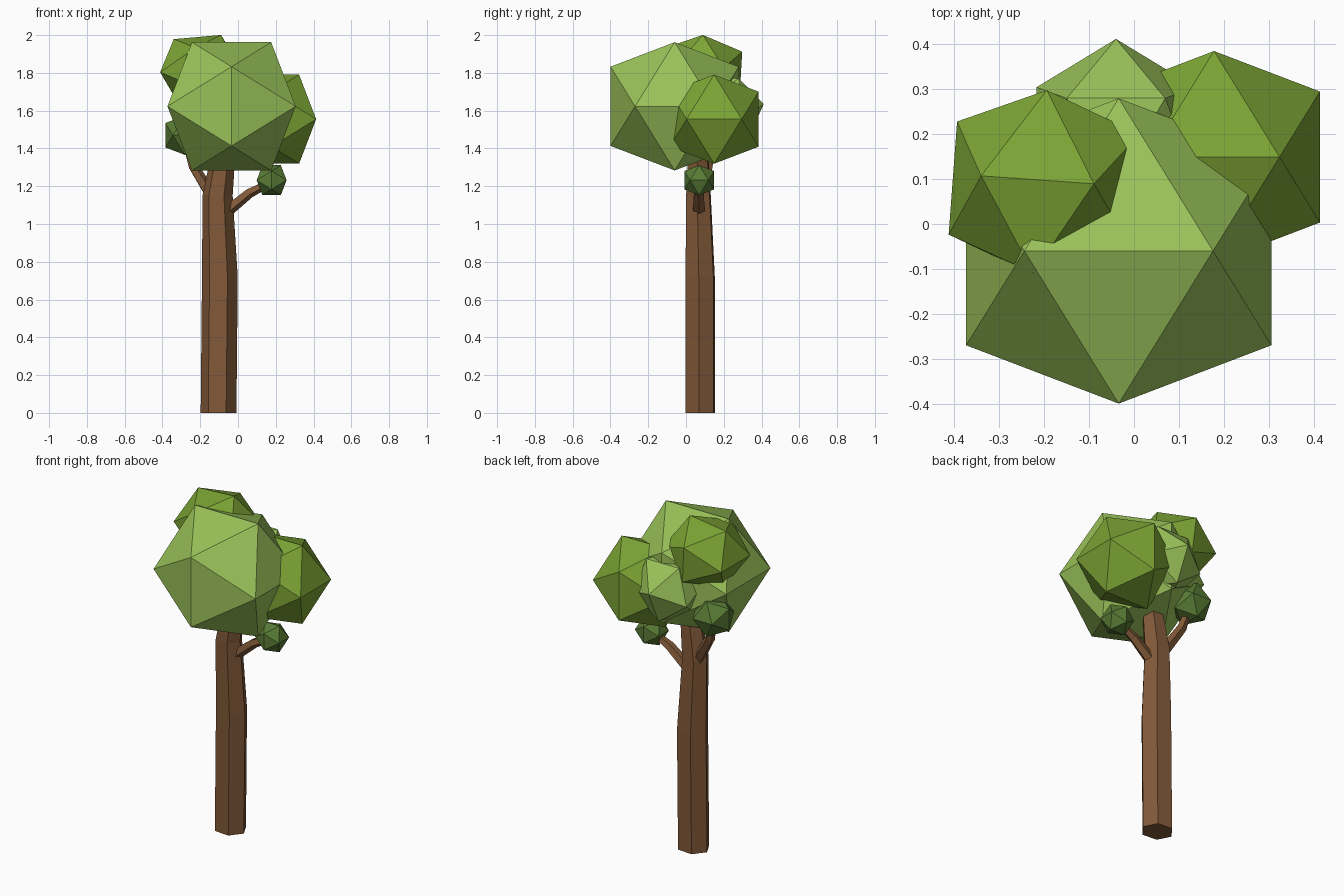
import bpy, bmesh, math
from mathutils import Vector, Matrix, Euler

if "Cube" in bpy.data.objects:
    bpy.data.objects.remove(bpy.data.objects["Cube"])

PHI = (1 + 5 ** 0.5) / 2


def material(name, color):
    m = bpy.data.materials.new(name)
    m.diffuse_color = (*color, 1)
    m.use_nodes = True
    m.node_tree.nodes["Principled BSDF"].inputs["Base Color"].default_value = m.diffuse_color
    return m


BARK = material("bark", (0.22, 0.10, 0.04))
LIGHT = material("light_leaf", (0.32, 0.54, 0.10))
MID = material("mid_leaf", (0.20, 0.37, 0.035))
DARK = material("dark_leaf", (0.10, 0.20, 0.035))


def finish(name, bm, mat):
    bmesh.ops.recalc_face_normals(bm, faces=bm.faces)
    mesh = bpy.data.meshes.new(name)
    bm.to_mesh(mesh)
    bm.free()
    mesh.materials.append(mat)
    ob = bpy.data.objects.new(name, mesh)
    bpy.context.collection.objects.link(ob)
    return ob


def foliage(name, center, r, mat, rot=(0, 0, 0), scale=(1, 1, 1)):
    """Icosahedron with an edge lying along x on top."""
    bm = bmesh.new()
    a = r / math.sqrt(1 + PHI ** 2)
    for s in (-a, a):
        for t in (-a * PHI, a * PHI):
            for co in ((s, 0, t), (t, s, 0), (0, t, s)):
                bm.verts.new(co)
    bmesh.ops.convex_hull(bm, input=bm.verts[:])
    e = Euler([math.radians(d) for d in rot])
    bm.transform(Matrix.LocRotScale(Vector(center), e, Vector(scale)))
    return finish(name, bm, mat)


def limb(name, path, sides, turn=0, squash=1, level=False):
    """Tapered prism through (x, y, z, radius) points."""
    bm = bmesh.new()
    pts = [Vector(p[:3]) for p in path]
    rings = []
    for i, p in enumerate(path):
        d = pts[min(i + 1, len(pts) - 1)] - pts[max(i - 1, 0)]
        q = Vector((0, 0, 1)).rotation_difference(Vector((0, 0, 1)) if level else d)
        ring = []
        for k in range(sides):
            ang = math.radians(turn) + math.tau * k / sides
            off = Vector((math.cos(ang), squash * math.sin(ang), 0)) * p[3]
            ring.append(bm.verts.new(pts[i] + q @ off))
        rings.append(ring)
    for lo, hi in zip(rings, rings[1:]):
        for k in range(sides):
            n = (k + 1) % sides
            bm.faces.new((lo[k], lo[n], hi[n], hi[k]))
    bm.faces.new(rings[0])
    bm.faces.new(rings[-1])
    return finish(name, bm, BARK)


# Trunk and two side branches
limb("trunk", [(-0.103, 0.075, 0, 0.095), (-0.096, 0.075, 0.72, 0.095),
               (-0.108, 0.066, 1.15, 0.08), (-0.085, 0.065, 1.32, 0.068),
               (-0.06, 0.06, 1.45, 0.06)], 6, turn=-5, squash=0.9, level=True)
limb("right_branch", [(-0.07, 0.068, 1.06, 0.034), (0.06, 0.068, 1.165, 0.028),
                      (0.17, 0.07, 1.22, 0.02)], 5)
limb("left_branch", [(-0.13, 0.08, 1.13, 0.034), (-0.24, 0.115, 1.31, 0.028),
                     (-0.28, 0.14, 1.45, 0.02)], 5)

# Foliage clumps
foliage("main_crown", (-0.034, -0.06, 1.623), 0.399, LIGHT)
foliage("right_crown", (0.178, 0.149, 1.555), 0.277, MID)
foliage("top_crown", (-0.2, 0.088, 1.815), 0.24, MID, (-3, -5, -4), (1, 1, 0.86))
foliage("back_crown", (-0.04, 0.205, 1.61), 0.208, LIGHT, (-25, 0, 0))
foliage("right_tuft", (0.178, 0.07, 1.232), 0.093, DARK)
foliage("left_tuft", (-0.28, 0.14, 1.47), 0.123, DARK, (90, 0, 0))
